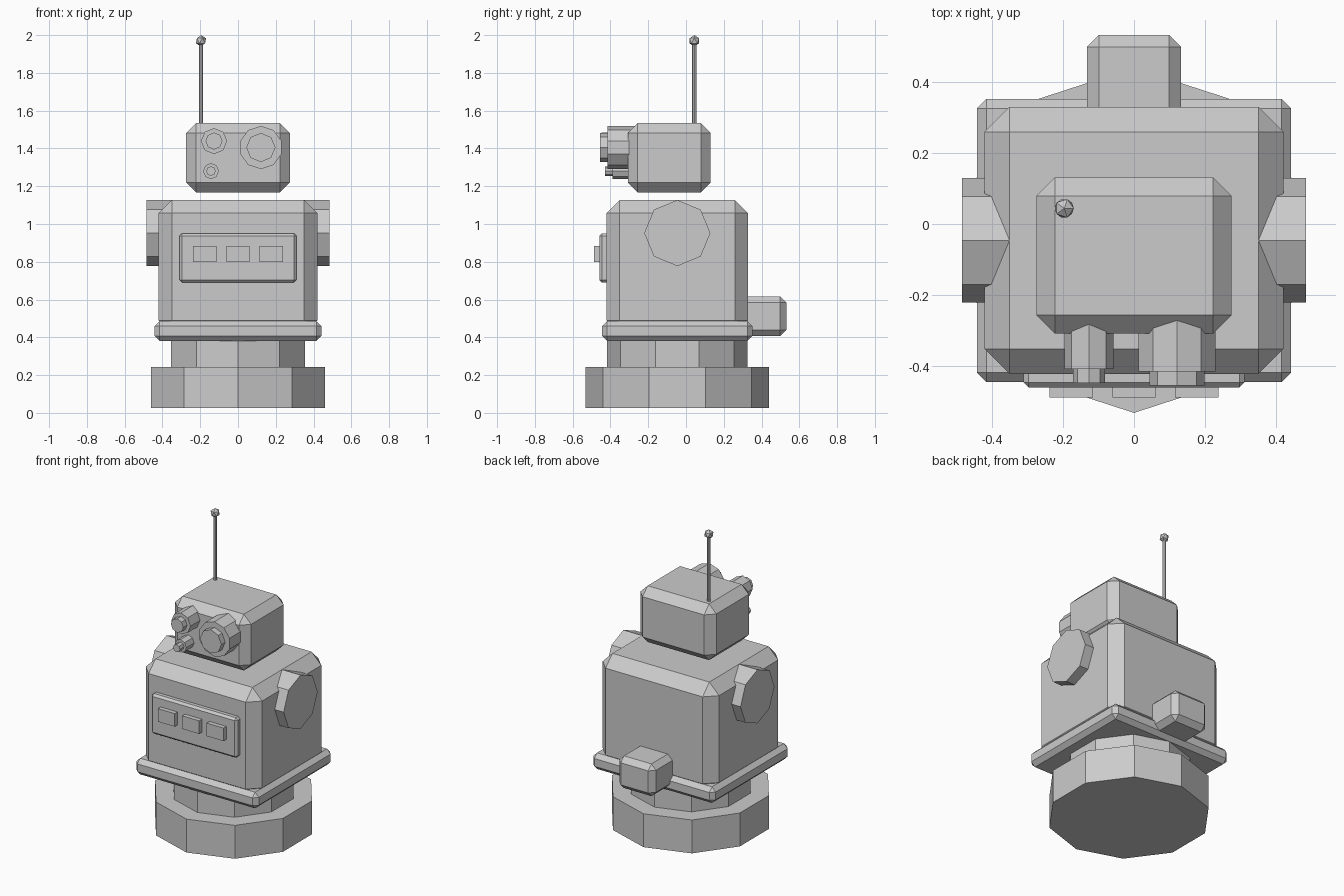
import bpy, bmesh
from math import sin, cos, tau
from mathutils import Vector

if "Cube" in bpy.data.objects:
    bpy.data.objects.remove(bpy.data.objects["Cube"])


def finish(name, bm):
    bmesh.ops.recalc_face_normals(bm, faces=bm.faces)
    me = bpy.data.meshes.new(name)
    bm.to_mesh(me)
    bm.free()
    ob = bpy.data.objects.new(name, me)
    bpy.context.collection.objects.link(ob)
    return ob


def box(name, lo, hi, bevel=0.0):
    """Box between two corners, with one-segment chamfered edges."""
    bm = bmesh.new()
    bmesh.ops.create_cube(bm, size=1)
    for v in bm.verts:
        v.co = Vector([lo[i] + (hi[i] - lo[i]) * (v.co[i] + 0.5) for i in range(3)])
    if bevel:
        bmesh.ops.bevel(bm, geom=bm.edges[:], offset=bevel, segments=1,
                        affect='EDGES', profile=0.5)
    return finish(name, bm)


def prism(name, axis, center, r, start, end, sides):
    """Regular prism along an axis; center holds the two other coordinates."""
    bm = bmesh.new()
    ring = []
    for k in range(sides):
        a = tau * k / sides
        p = [center[0] + r * sin(a), center[1] + r * cos(a)]
        p.insert(axis, start)
        ring.append(bm.verts.new(p))
    face = bm.faces.new(ring)
    ext = bmesh.ops.extrude_face_region(bm, geom=[face], use_keep_orig=True)
    for v in ext['geom']:
        if isinstance(v, bmesh.types.BMVert):
            v.co[axis] = end
    return finish(name, bm)


X, Y, Z = 0, 1, 2
CY = -0.046  # body centre line

# base and waist
prism("base", Z, (0, CY), 0.485, 0.025, 0.243, 10)
prism("waist", Z, (0, CY), 0.372, 0.243, 0.42, 10)

# torso with belt
box("belt", (-0.442, CY - 0.398, 0.381), (0.442, CY + 0.398, 0.486), 0.027)
box("torso", (-0.42, CY - 0.375, 0.42), (0.42, CY + 0.375, 1.127), 0.07)
prism("shoulder_axle", X, (CY, 0.952), 0.175, -0.484, 0.484, 8)
box("back_pack", (-0.132, 0.266, 0.407), (0.132, 0.531, 0.617), 0.033)

# chest panel and buttons
box("chest_panel", (-0.31, -0.459, 0.69), (0.31, -0.38, 0.951), 0.014)
for i in (-1, 0, 1):
    x = 0.176 * i
    box("chest_button", (x - 0.061, -0.488, 0.799), (x + 0.061, -0.44, 0.884))

# head
box("head", (-0.274, -0.308, 1.167), (0.274, 0.131, 1.534), 0.052)

# eyes: x, z, outer radius, outer sides, outer front, lens radius, lens front
eyes = [
    (0.121, 1.405, 0.114, 10, -0.415, 0.077, -0.454),
    (-0.127, 1.439, 0.069, 8, -0.407, 0.045, -0.447),
    (-0.143, 1.28, 0.042, 8, -0.388, 0.025, -0.430),
]
for x, z, r, n, front, lens_r, lens_front in eyes:
    prism("eye_barrel", Y, (x, z), r, -0.2, front, n)
    prism("eye_lens", Y, (x, z), lens_r, front + 0.02, lens_front, 8)

# antenna
prism("antenna_rod", Z, (-0.196, 0.044), 0.011, 1.5, 1.97, 8)
bm = bmesh.new()
bmesh.ops.create_icosphere(bm, subdivisions=1, radius=0.03)
bmesh.ops.translate(bm, verts=bm.verts, vec=(-0.196, 0.044, 1.97))
finish("antenna_ball", bm)
